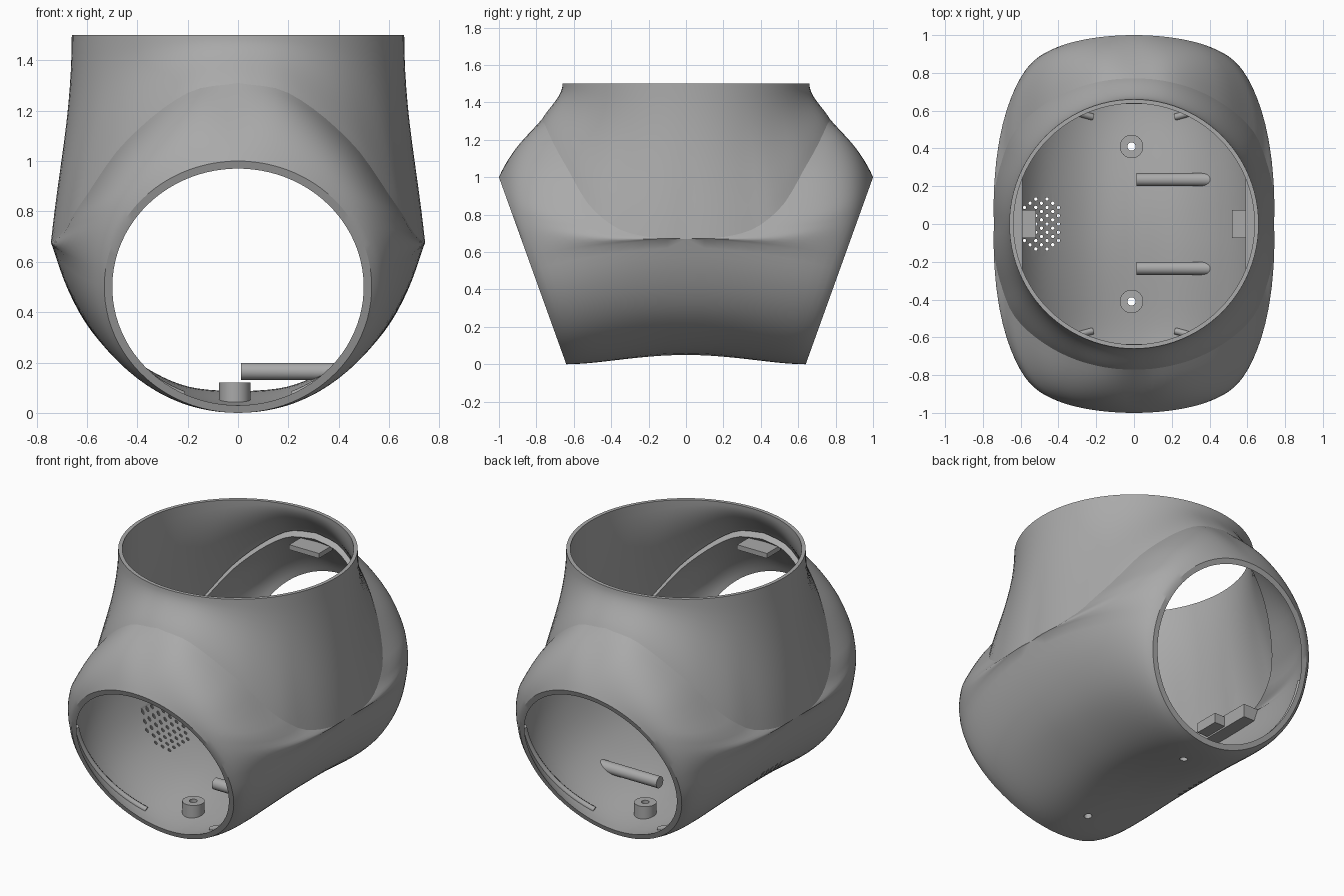
import bpy, bmesh, math
from mathutils import Vector, Matrix

if "Cube" in bpy.data.objects:
    bpy.data.objects.remove(bpy.data.objects["Cube"], do_unlink=True)

grey = bpy.data.materials.new("plain grey")
grey.use_nodes = True
COLOUR = (0.4, 0.4, 0.4, 1)
grey.diffuse_color = COLOUR
grey.node_tree.nodes["Principled BSDF"].inputs["Base Color"].default_value = COLOUR

QUADRANTS = [(sx, sy) for sx in (1, -1) for sy in (1, -1)]
STEPS = 24      # samples per half of the quarter outline
LENGTH = 12     # samples along each wall
CORNER = 95     # mouth angle that meets the low point of the seam

# Seam between the shells: angle around z, radius, height
SEAM = [(0, .74, .67), (15, .76, .68), (27, .778, .72), (34, .795, .78),
        (41, .80, .86), (55, .79, 1.07), (75, .776, 1.27), (90, .77, 1.31)]
# Belly cross-section at the middle: parameter, x, z
BELLY = [(0, 0, .05), (.2, .2, .07), (.37, .35, .13), (.55, .5, .235),
         (.7, .6, .35), (.85, .68, .5), (1, .74, .67)]
# Mouth angle, radial flare, depth, then the wall's tangent at the middle or seam
FLARE = [(0, 0, -.17, 0, .25, 0), (90, .09, -.04, 0, .40, 0), (180, .12, -.05, 0, .09, -.10)]


def spline(keys, t):
    """Smooth interpolation through a table of (t, values...)."""
    vecs = [Vector(k[1:]) for k in keys]
    ts = [k[0] for k in keys]
    i = max(j for j in range(len(ts) - 1) if ts[j] <= t or j == 0)

    def slope(j):
        a, b = max(j - 1, 0), min(j + 1, len(ts) - 1)
        return (vecs[b] - vecs[a]) / (ts[b] - ts[a])
    h = ts[i + 1] - ts[i]
    u = (t - ts[i]) / h
    return (vecs[i] * (2*u**3 - 3*u**2 + 1) + slope(i) * h * (u**3 - 2*u**2 + u)
            + vecs[i + 1] * (3*u**2 - 2*u**3) + slope(i + 1) * h * (u**3 - u**2))


def bezier(a, b, c, d, u):
    v = 1 - u
    return a * v**3 + b * 3*u*v*v + c * 3*u*u*v + d * u**3


def seam_point(theta, inset=0, drop=0):
    r, z = spline(SEAM, theta)
    a = math.radians(theta)
    r -= inset
    return Vector((r * math.cos(a) if theta < 90 else 0, r * math.sin(a),
                   z - drop * (z - .67) / .64))


def lower_wall(phi, inner, u):
    """Point on the lower shell: u runs from the mouth to the middle or seam."""
    k, inset = (.94, .04) if inner else (1, 0)
    s, c = math.sin(math.radians(phi)), math.cos(math.radians(phi))
    if phi in (0, 180):
        s = 0
    mouth = Vector((.531 * k * s, .82 - .18 * k * c, .5 - .5 * k * c))
    if phi <= CORNER:
        x, z = spline(BELLY, phi / CORNER)
        f = 1 - inset / .74
        end = Vector((x * f, 0, .67 + (z - .67) * f))
    else:
        end = seam_point((phi - CORNER) / (180 - CORNER) * 90, inset, .03 if inner else 0)
    flare, depth, *tangent = spline(FLARE, phi)
    p1 = mouth + Vector((s * flare, depth, -c * flare))
    return bezier(mouth, p1, end + Vector(tangent), end, u)


def upper_wall(theta, inner, u):
    """Point on the collar: u runs from the seam to the top rim."""
    start = seam_point(theta, .022 if inner else 0)
    a = math.radians(theta)
    r = .638 if inner else .66
    top = Vector((r * math.cos(a) if theta < 90 else 0, r * math.sin(a), 1.5))
    height = 1.5 - start.z
    p1 = start.lerp(top, .36)
    return bezier(start, p1, top - Vector((0, 0, height * .36)), top, u)


def finish(obj, angle=32):
    obj.data.materials.clear()
    obj.data.materials.append(grey)
    bpy.ops.object.select_all(action='DESELECT')
    obj.select_set(True)
    bpy.context.view_layer.objects.active = obj
    if obj.type == 'MESH':
        bpy.ops.object.shade_smooth_by_angle(angle=math.radians(angle))
    return obj


def to_object(bm, name):
    mesh = bpy.data.meshes.new(name)
    bm.to_mesh(mesh)
    bm.free()
    obj = bpy.data.objects.new(name, mesh)
    bpy.context.collection.objects.link(obj)
    return obj


def shell(name, wall, params):
    """Closed double wall, repeated in all four quadrants."""
    bm = bmesh.new()
    for sx, sy in QUADRANTS:
        loops = []
        for p in params:
            pts = [wall(p, False, i / LENGTH) for i in range(LENGTH + 1)]
            pts += [wall(p, True, 1 - i / LENGTH) for i in range(LENGTH + 1)]
            loops.append([bm.verts.new((q.x * sx, q.y * sy, q.z)) for q in pts])
        for a, b in zip(loops, loops[1:]):
            for i in range(len(a)):
                j = (i + 1) % len(a)
                quad = [a[i], a[j], b[j], b[i]]
                if all(abs(v.co.y) < 1e-5 for v in quad):
                    continue    # the two halves run together here
                bm.faces.new(quad)
    bmesh.ops.remove_doubles(bm, verts=bm.verts, dist=1e-4)
    bmesh.ops.recalc_face_normals(bm, faces=bm.faces)
    return to_object(bm, name)


def cylinder(bm, x, y, z, radius, depth, sides=24, rotation=None):
    m = Matrix.Translation((x, y, z)) @ (rotation or Matrix())
    return bmesh.ops.create_cone(bm, cap_ends=True, segments=sides, radius1=radius,
                                 radius2=radius, depth=depth, matrix=m)["verts"]


def box(name, centre, size):
    bm = bmesh.new()
    bmesh.ops.create_cube(bm, size=1, matrix=Matrix.Translation(centre) @ Matrix.Diagonal((*size, 1)))
    return finish(to_object(bm, name))


def cut(obj, cutter):
    mod = obj.modifiers.new("holes", 'BOOLEAN')
    mod.operation, mod.solver, mod.object = 'DIFFERENCE', 'EXACT', cutter
    bpy.context.view_layer.objects.active = obj
    bpy.ops.object.modifier_apply(modifier=mod.name)


# Two shells
phis = [CORNER * i / STEPS for i in range(STEPS)]
phis += [CORNER + (180 - CORNER) * i / STEPS for i in range(STEPS + 1)]
lower = shell("lower_shell", lower_wall, phis)
upper = finish(shell("upper_collar", upper_wall, [90 * i / STEPS for i in range(STEPS + 1)]))

# Hole cutter: speaker grille on one side and two screw holes below
bm = bmesh.new()
for col in range(7):
    for row in range(-3, 4):
        y = row * .044 + (col % 2) * .022
        if abs(y) < .14 and abs(y) + abs(col - 3) * .03 < .19:
            cylinder(bm, -.58 + col * .03, y, .2, .009, .6, 10)
for sy in (1, -1):
    cylinder(bm, -.013, sy * .41, .05, .022, .4, 16)
cutter = to_object(bm, "hole_cutter")
cutter.hide_render = True
cutter.hide_set(True)
cut(lower, cutter)
finish(lower)

for sy, end in ((-1, "front"), (1, "back")):
    # Screw boss on the floor
    bm = bmesh.new()
    cylinder(bm, -.013, sy * .41, .08, .062, .08, 32)
    boss = to_object(bm, end + "_screw_boss")
    cut(boss, cutter)
    finish(boss)
    # Horizontal pin running into the side wall
    bm = bmesh.new()
    verts = cylinder(bm, .2, sy * .235, .165, .034, .37, 24, Matrix.Rotation(math.pi / 2, 4, 'Y'))
    for v in verts:
        v.co.x = .38 + (v.co.z - .165) * 1.4 if v.co.x > .2 else .012
    finish(to_object(bm, end + "_pin"))
    # Tab under the top of the seam
    box(end + "_arch_tab", (0, sy * .70, 1.24), (.2, .13, .03))

# Side clips at the low points of the seam
for sx, side in ((1, "left"), (-1, "right")):
    box(side + "_clip_plate", (sx * .645, 0, .62), (.11, .48, .08))
    box(side + "_clip_block", (sx * .565, 0, .62), (.09, .15, .06))

# Curved ribs just inside each mouth
for sx, sy in QUADRANTS:
    name = ("back" if sy > 0 else "front") + ("_left" if sx > 0 else "_right") + "_rib"
    curve = bpy.data.curves.new(name, 'CURVE')
    curve.dimensions = '3D'
    curve.bevel_depth = .018
    curve.bevel_resolution = 2
    curve.use_fill_caps = True
    path = curve.splines.new('POLY')
    path.points.add(24)
    for i, pt in enumerate(path.points):
        q = lower_wall(25 + 70 * i / 24, True, .22)
        pt.co = (q.x * sx, q.y * sy, q.z, 1)
    rib = bpy.data.objects.new(name, curve)
    bpy.context.collection.objects.link(rib)
    finish(rib)
